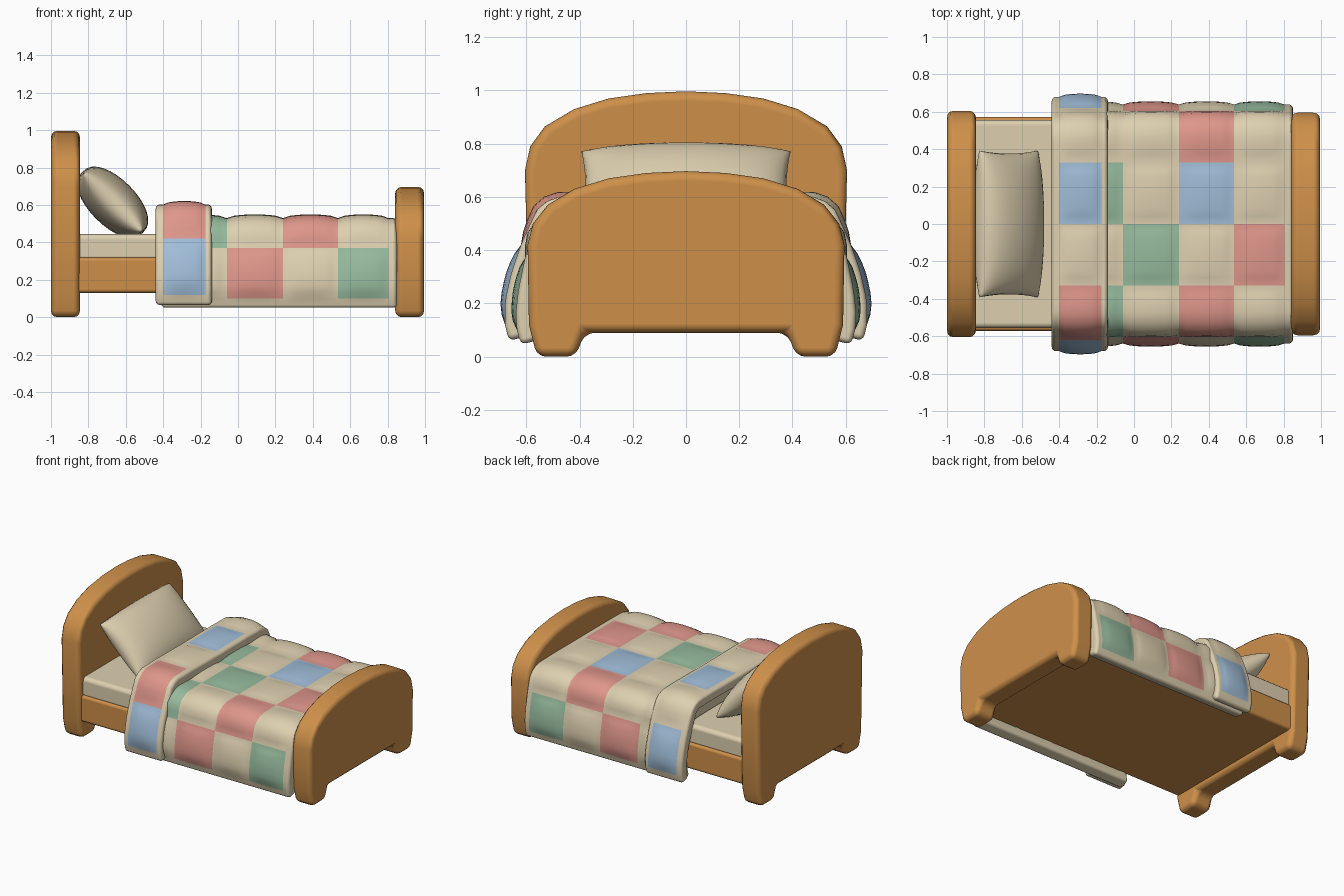
import bpy, bmesh, math
from mathutils import Vector

if "Cube" in bpy.data.objects:
    bpy.data.objects.remove(bpy.data.objects["Cube"], do_unlink=True)


def material(name, rgb):
    # sRGB bytes to linear colour
    col = [((c / 255 + 0.055) / 1.055) ** 2.4 for c in rgb] + [1]
    m = bpy.data.materials.new(name)
    m.use_nodes = True
    m.diffuse_color = col
    bsdf = m.node_tree.nodes["Principled BSDF"]
    bsdf.inputs["Base Color"].default_value = col
    bsdf.inputs["Roughness"].default_value = 0.8
    return m


wood = material("honey wood", (206, 144, 74))
cream = material("cream cloth", (222, 208, 176))
rose = material("rose patch", (222, 150, 138))
blue = material("blue patch", (160, 189, 216))
green = material("green patch", (150, 186, 157))
QUILT = [cream, rose, blue, green]
KEY = ".rbg"


def finish(name, bm, mats):
    mesh = bpy.data.meshes.new(name)
    bm.to_mesh(mesh)
    bm.free()
    for m in mats:
        mesh.materials.append(m)
    for p in mesh.polygons:
        p.use_smooth = True
    ob = bpy.data.objects.new(name, mesh)
    bpy.context.collection.objects.link(ob)
    return ob


def bevel(ob, width, angle=40):
    b = ob.modifiers.new("rounding", "BEVEL")
    b.width = width
    b.segments = 3
    b.limit_method = "ANGLE"
    b.angle_limit = math.radians(angle)
    b.use_clamp_overlap = False
    b.harden_normals = True


def board(name, x0, x1, half):
    # half outline from the notch round the foot and up to the crown
    outline = half + [(-y, z) for y, z in reversed(half) if y > 0]
    bm = bmesh.new()
    face = bm.faces.new([bm.verts.new((x0, y, z)) for y, z in outline])
    ext = bmesh.ops.extrude_face_region(bm, geom=[face])
    moved = [g for g in ext["geom"] if isinstance(g, bmesh.types.BMVert)]
    bmesh.ops.translate(bm, verts=moved, vec=(x1 - x0, 0, 0))
    bmesh.ops.recalc_face_normals(bm, faces=bm.faces)
    bevel(finish(name, bm, [wood]), 0.035)


def box(name, lo, hi, mat, width):
    bm = bmesh.new()
    bmesh.ops.create_cube(bm, size=1)
    for v in bm.verts:
        v.co = [a + (b - a) * (c + 0.5) for a, b, c in zip(lo, hi, v.co)]
    bevel(finish(name, bm, [mat]), width)


# Arched end boards with feet
foot = [(0.38, 0.09), (0.415, 0), (0.56, 0), (0.59, 0.12)]
board("headboard", -1, -0.845, foot + [(0.605, 0.7), (0.585, 0.79), (0.53, 0.865),
      (0.42, 0.93), (0.29, 0.97), (0.15, 0.99), (0, 0.997)])
board("footboard", 0.84, 0.995, foot + [(0.595, 0.42), (0.575, 0.5), (0.52, 0.57),
      (0.42, 0.63), (0.29, 0.67), (0.15, 0.69), (0, 0.697)])

# Frame and mattress
box("bed_base", (-0.9, -0.572, 0.13), (0.9, 0.572, 0.32), wood, 0.02)
box("mattress", (-0.88, -0.557, 0.3), (0.88, 0.557, 0.445), cream, 0.03)

# Pillow leaning on the headboard: two bulged sheets joined at the seam
centre = Vector((-0.67, 0, 0.615))
up = Vector((-0.155, 0, 0.155))
out = Vector((0.71, 0, 0.71))
bm = bmesh.new()
for side in (1, -1):
    sheet = bmesh.ops.create_grid(bm, x_segments=20, y_segments=16, size=1)["verts"]
    for v in sheet:
        # spacing tightens towards the seam
        u, w = (math.sin(c * math.pi / 2) for c in v.co[:2])
        puff = max(0, (1 - u * u) * (1 - w * w)) ** 0.42
        y = 0.392 * u * (1 - 0.04 * (1 - w * w))
        lift = w * (1 + 0.05 * (1 - u * u))
        v.co = centre + up * lift + out * (side * 0.125 * puff) + Vector((0, y, 0))
bmesh.ops.remove_doubles(bm, verts=bm.verts, dist=0.0005)
bmesh.ops.recalc_face_normals(bm, faces=bm.faces)
finish("pillow", bm, [cream])


def sample(points, n):
    # n + 1 points evenly spaced along a polyline
    pts = [Vector(p) for p in points]
    lens = [(b - a).length for a, b in zip(pts, pts[1:])]
    result = []
    for i in range(n + 1):
        d = sum(lens) * i / n
        k = 0
        while k < len(lens) - 1 and d > lens[k]:
            d -= lens[k]
            k += 1
        result.append(pts[k].lerp(pts[k + 1], d / lens[k]))
    return result


def drape(name, edges, columns, parts, thickness):
    # parts: half cross-section split at the seams (top, shoulder, side, hem)
    flip = [[(-y, z) for y, z in reversed(p)] for p in reversed(parts)]
    rows = []
    for r, part in enumerate(flip + parts):
        n = 1 if r in (0, 7) else 8
        for i, p in enumerate(sample(part, n)[:-1]):
            rows.append((p, r, i / n))
    rows.append((Vector(parts[-1][-1]), 7, 1))
    cols = []
    for c, (a, b) in enumerate(zip(edges, edges[1:])):
        n = 1 if c in (0, len(columns) - 1) else 8
        cols += [(a + (b - a) * i / n, c, i / n) for i in range(n)]
    cols.append((edges[-1], len(columns) - 1, 1))
    bm = bmesh.new()
    grid = []
    for x, c, u in cols:
        line = []
        for j, (p, r, v) in enumerate(rows):
            t = rows[min(j + 1, len(rows) - 1)][0] - rows[max(j - 1, 0)][0]
            normal = Vector((-t.y, t.x)).normalized()
            puff = abs(math.sin(math.pi * u) * math.sin(math.pi * v)) ** 0.5
            q = p + normal * 0.02 * puff
            line.append(bm.verts.new((x, q.x, q.y)))
        grid.append(line)
    for i in range(len(cols) - 1):
        for j in range(len(rows) - 1):
            f = bm.faces.new((grid[i][j], grid[i + 1][j], grid[i + 1][j + 1], grid[i][j + 1]))
            f.material_index = KEY.index(columns[cols[i][1]][rows[j][1]])
    ob = finish(name, bm, QUILT)
    s = ob.modifiers.new("thickness", "SOLIDIFY")
    s.thickness = thickness
    s.offset = -1
    bevel(ob, 0.022, 55)


# Patchwork quilt; each word lists one column of patches from front hem to back hem
plain = "." * 8
drape("quilt", [-0.41, -0.36, -0.06, 0.24, 0.535, 0.805, 0.85],
      [plain, "..g.g...", ".r.g..r.", "..r.br..", ".g.r..g.", plain],
      [[(0, 0.53), (0.33, 0.53)],
       [(0.33, 0.53), (0.48, 0.527), (0.54, 0.51), (0.58, 0.46), (0.605, 0.37)],
       [(0.605, 0.37), (0.63, 0.25), (0.64, 0.16), (0.635, 0.1)],
       [(0.635, 0.1), (0.62, 0.045)]], 0.085)

# Turned-down fold at the head end of the quilt
drape("quilt_fold", [-0.44, -0.4, -0.175, -0.14],
      [plain, ".br.b.b.", plain],
      [[(0, 0.6), (0.33, 0.603)],
       [(0.33, 0.603), (0.49, 0.6), (0.55, 0.57), (0.585, 0.5), (0.62, 0.42)],
       [(0.62, 0.42), (0.655, 0.32), (0.68, 0.21), (0.68, 0.12)],
       [(0.68, 0.12), (0.665, 0.06)]], 0.075)
